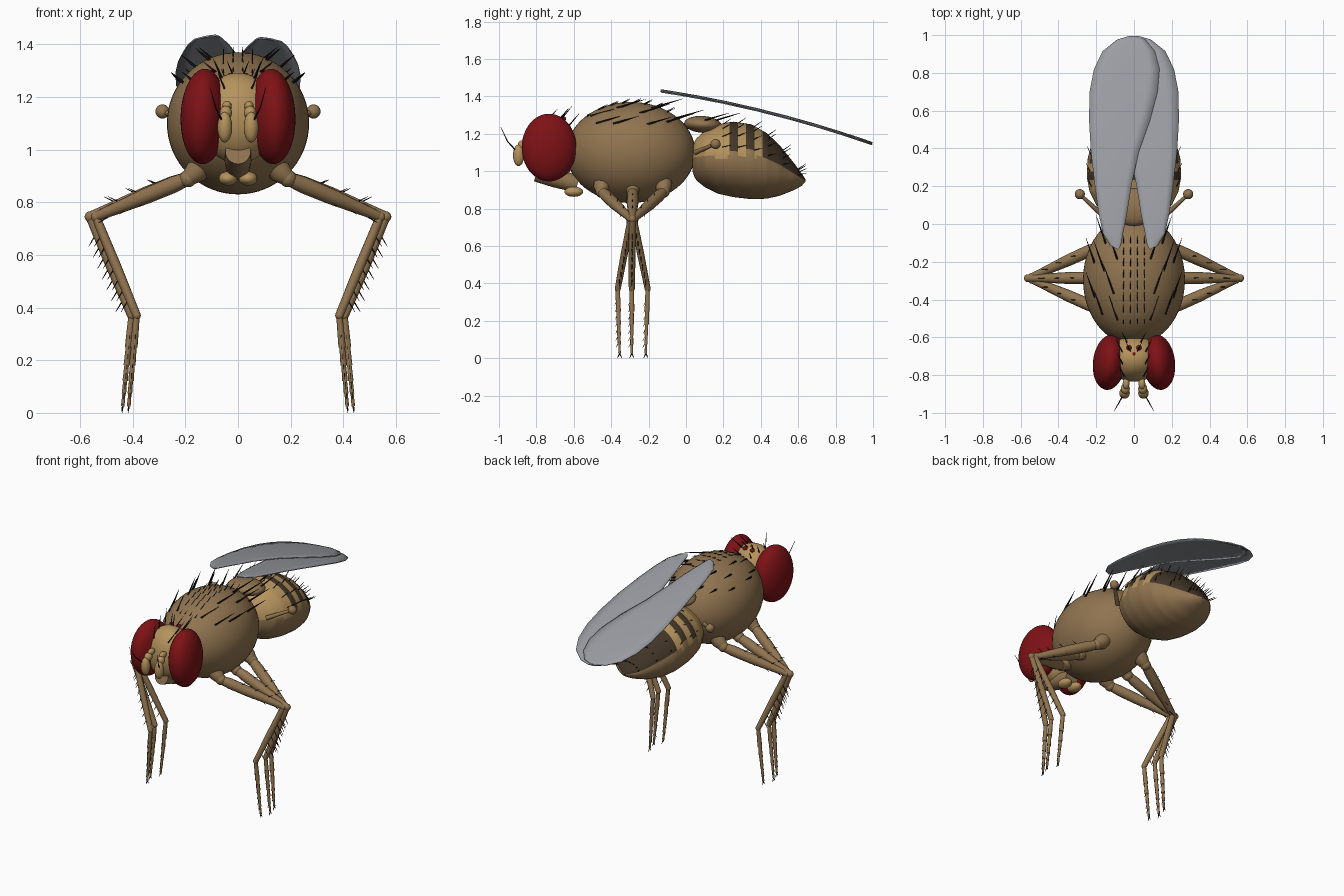
import bpy, bmesh, math
from mathutils import Vector, Matrix

if "Cube" in bpy.data.objects:
    bpy.data.objects.remove(bpy.data.objects["Cube"])

V = Vector

def material(name, rgb):
    m = bpy.data.materials.new(name)
    m.diffuse_color = (*rgb, 1)
    m.use_nodes = True
    m.node_tree.nodes["Principled BSDF"].inputs["Base Color"].default_value = m.diffuse_color
    return m

BROWN = material("body brown", (0.28, 0.175, 0.08))
TAN = material("light tan", (0.46, 0.29, 0.11))
DARK = material("dark band brown", (0.055, 0.036, 0.02))
RED = material("eye red", (0.21, 0.006, 0.008))
GREY = material("wing grey", (0.33, 0.34, 0.37))
BLACK = material("bristle black", (0.012, 0.009, 0.007))

def finish(name, bm, *mats, angle=40):
    bmesh.ops.recalc_face_normals(bm, faces=bm.faces[:])
    me = bpy.data.meshes.new(name)
    bm.to_mesh(me)
    bm.free()
    ob = bpy.data.objects.new(name, me)
    bpy.context.collection.objects.link(ob)
    for m in mats:
        me.materials.append(m)
    bpy.ops.object.select_all(action='DESELECT')
    bpy.context.view_layer.objects.active = ob
    ob.select_set(True)
    bpy.ops.object.shade_smooth_by_angle(angle=math.radians(angle))
    return ob

def ball(bm, c, r, rot=(0, 0, 0), u=32, v=20):
    m = Matrix.Translation(c)
    for a, ax in zip(rot, 'XYZ'):
        m = m @ Matrix.Rotation(math.radians(a), 4, ax)
    bmesh.ops.create_uvsphere(bm, u_segments=u, v_segments=v, radius=1,
                              matrix=m @ Matrix.Diagonal((*r, 1)))

def skin(bm, rings):
    n = len(rings[0])
    for a, b in zip(rings, rings[1:]):
        for i in range(n):
            j = (i + 1) % n
            bm.faces.new((a[i], a[j], b[j], b[i]))
    bm.faces.new(rings[0])
    bm.faces.new(rings[-1])

def tube(bm, pts, radii, n=12):
    pts = [V(p) for p in pts]
    rings = []
    for i, (p, r) in enumerate(zip(pts, radii)):
        d = pts[min(i + 1, len(pts) - 1)] - pts[max(i - 1, 0)]
        q = d.to_track_quat('Z', 'Y')
        rings.append([bm.verts.new(p + q @ V((r * math.cos(t), r * math.sin(t), 0)))
                      for t in (2 * math.pi * k / n for k in range(n))])
    skin(bm, rings)

def bristle(bm, p, d, length, r=0.005):
    p, d = V(p), V(d).normalized()
    tube(bm, [p - d * 0.01, p + d * length * 0.5, p + d * length], [r, r * 0.7, 0.0008], 5)

hairs = bmesh.new()

# thorax and scutellum
TC, TR = V((0, -0.295, 1.10)), V((0.27, 0.345, 0.27))
bm = bmesh.new()
ball(bm, TC, TR, u=48, v=32)
finish("thorax", bm, BROWN)
bm = bmesh.new()
ball(bm, (0, 0.09, 1.25), (0.12, 0.10, 0.045), (-4, 0, 0))
finish("scutellum", bm, BROWN)

def on_thorax(x, y):
    k = 1 - (x / TR.x) ** 2 - ((y - TC.y) / TR.y) ** 2
    return V((x, y, TC.z + TR.z * math.sqrt(max(k, 0.01))))

# abdomen: lofted rings of (y, top z, bottom z, half width)
ST = [(0.035, 1.13, 1.0, 0.07), (0.05, 1.17, 0.955, 0.13), (0.10, 1.215, 0.915, 0.20),
      (0.17, 1.25, 0.88, 0.235), (0.25, 1.265, 0.862, 0.25), (0.35, 1.25, 0.85, 0.245),
      (0.43, 1.205, 0.853, 0.222), (0.50, 1.14, 0.868, 0.18), (0.58, 1.04, 0.90, 0.11),
      (0.62, 0.985, 0.922, 0.055), (0.64, 0.955, 0.945, 0.008)]

def station(y):
    for a, b in zip(ST, ST[1:]):
        if y <= b[0] + 1e-6:
            t = (y - a[0]) / (b[0] - a[0])
            return [p + (q - p) * t for p, q in zip(a, b)]
    return ST[-1]

bm = bmesh.new()
rings = []
for i in range(56):
    y = 0.035 + 0.011 * i
    _, zt, zb, w = station(y)
    rings.append([bm.verts.new((w * math.cos(t), y, (zt + zb) / 2 + (zt - zb) / 2 * math.sin(t)))
                  for t in (2 * math.pi * k / 56 for k in range(56))])
skin(bm, rings)
for f in bm.faces:
    c = f.calc_center_median()
    band = 0.235 < c.y < 0.28 or 0.32 < c.y < 0.365
    if c.y > 0.405 and c.z > 1.08 - (c.y - 0.405) * 0.56:
        f.material_index = 2
    elif c.y <= 0.405 and c.z > (1.11 if band else 1.075):
        f.material_index = 2 if band else 1
finish("abdomen", bm, BROWN, TAN, DARK)
for y in (0.2, 0.28, 0.365, 0.44, 0.52, 0.6):
    _, zt, zb, w = station(y)
    for a in range(20, 161, 20):
        t = math.radians(a)
        p = (w * math.cos(t), y, (zt + zb) / 2 + (zt - zb) / 2 * math.sin(t))
        bristle(hairs, p, (math.cos(t) * 0.5, 1, 0.7 * math.sin(t)), 0.05, 0.003)

# head, eyes, ocelli
bm = bmesh.new()
ball(bm, (0, -0.71, 1.12), (0.15, 0.125, 0.172))
finish("head", bm, TAN)
for s, side in ((-1, "left"), (1, "right")):
    bm = bmesh.new()
    ball(bm, (s * 0.13, -0.732, 1.126), (0.087, 0.147, 0.181), (0, -s * 2, s * 7), 48, 32)
    finish(side + "_eye", bm, RED)
bm = bmesh.new()
for x, y in ((-0.027, -0.655), (0.027, -0.655), (0, -0.69)):
    ball(bm, (x, y, 1.28), (0.014, 0.014, 0.012), u=12, v=8)
finish("ocelli", bm, RED)

# mouthparts
bm = bmesh.new()
tube(bm, [(0, -0.80, 0.992), (0, -0.70, 0.965), (0, -0.58, 0.93)], [0.048, 0.052, 0.045], 24)
finish("proboscis", bm, BROWN)
bm = bmesh.new()
for s in (-1, 1):
    ball(bm, (s * 0.038, -0.60, 0.89), (0.036, 0.05, 0.027), u=20, v=12)
finish("mouth_lobes", bm, TAN)

# antennae with feathery bristle
for s, side in ((-1, "left"), (1, "right")):
    bm = bmesh.new()
    ball(bm, (s * 0.042, -0.845, 1.165), (0.018, 0.03, 0.02), u=16, v=10)
    ball(bm, (s * 0.046, -0.872, 1.14), (0.024, 0.028, 0.026), u=16, v=10)
    ball(bm, (s * 0.05, -0.895, 1.085), (0.028, 0.03, 0.058), u=20, v=14)
    finish(side + "_antenna", bm, TAN)
    tube(hairs, [(s * 0.06, -0.91, 1.11), (s * 0.085, -0.955, 1.16), (s * 0.105, -0.99, 1.235)],
         [0.004, 0.003, 0.001], 5)
    # head bristles
    for x, y, z, l in ((0.055, -0.80, 1.24, 0.07), (0.06, -0.74, 1.27, 0.09),
                       (0.065, -0.67, 1.275, 0.1), (0.02, -0.67, 1.285, 0.07), (0.04, -0.62, 1.25, 0.08)):
        bristle(hairs, (s * x, y, z), (s * 0.25, 0.5, 0.6), l, 0.004)

    # large and small thorax bristles
    for x, y, l in ((0.09, -0.50, 0.13), (0.17, -0.47, 0.13), (0.21, -0.38, 0.14), (0.11, -0.36, 0.16),
                    (0.16, -0.24, 0.17), (0.09, -0.18, 0.18), (0.21, -0.2, 0.14), (0.15, -0.1, 0.16),
                    (0.08, -0.06, 0.17)):
        bristle(hairs, on_thorax(s * x, y), (s * 0.35, 1, 0.3), l, 0.006)
    for x in (0.018, 0.055):
        for i in range(8):
            bristle(hairs, on_thorax(s * x, -0.52 + 0.06 * i), (0, 1, 0.5), 0.045, 0.003)
    for x, y in ((0.05, 0.17), (0.10, 0.11)):
        bristle(hairs, (s * x, y, 1.275), (s * 0.2, 1, 0.3), 0.13)

# wings: outline from base around the outer edge to the tip and back
OUT = [(-0.085, -0.135), (-0.125, -0.115), (-0.165, -0.05), (-0.188, 0.06), (-0.207, 0.2), (-0.228, 0.38),
       (-0.238, 0.55), (-0.235, 0.7), (-0.212, 0.82), (-0.165, 0.915), (-0.09, 0.975), (-0.02, 0.995)]
INN = [(-0.085, -0.135), (-0.07, -0.115), (-0.058, -0.05), (-0.036, 0.06), (-0.014, 0.2), (0.025, 0.38),
       (0.085, 0.55), (0.125, 0.7), (0.135, 0.82), (0.11, 0.915), (0.06, 0.975), (0.0, 0.995)]
for s, side, dz in ((1, "left", 0), (-1, "right", -0.009)):
    bm = bmesh.new()
    rows = []
    for (xa, y), (xb, _) in zip(OUT, INN):
        t = y + 0.135
        z = 1.432 + dz - 0.15 * t - 0.088 * t * t
        rows.append([bm.verts.new((s * (xa + (xb - xa) * k / 6), y, z + 0.003 * math.sin(math.pi * k / 6)))
                     for k in range(7)])
    for a, b in zip(rows, rows[1:]):
        for k in range(6):
            bm.faces.new((a[k], a[k + 1], b[k + 1], b[k]))
    bmesh.ops.remove_doubles(bm, verts=bm.verts[:], dist=0.0005)
    ob = finish(side + "_wing", bm, GREY)
    mod = ob.modifiers.new("thickness", 'SOLIDIFY')
    mod.thickness, mod.offset = 0.006, 0

# legs: (name, hip y, knee, ankle, toe)
LEGS = [("front", -0.45, (0.54, -0.295, 0.745), (0.385, -0.365, 0.37), (0.415, -0.355, 0.025)),
        ("middle", -0.285, (0.562, -0.287, 0.745), (0.405, -0.29, 0.37), (0.438, -0.29, 0.025)),
        ("hind", -0.12, (0.54, -0.28, 0.745), (0.385, -0.205, 0.37), (0.415, -0.215, 0.025))]
for s, side in ((-1, "left"), (1, "right")):
    flip = lambda p: V((s * p[0], p[1], p[2]))
    for name, hy, knee, ankle, toe in LEGS:
        hip, knee, ankle, toe = flip((0.19, hy, 0.89)), flip(knee), flip(ankle), flip(toe)
        bm = bmesh.new()
        tube(bm, [flip((0.11, hy, 0.97)), flip((0.16, hy, 0.915)), hip], [0.045, 0.044, 0.03], 16)
        ball(bm, hip, (0.033,) * 3, u=16, v=10)
        tube(bm, [hip.lerp(knee, t) for t in (0, 0.15, 0.45, 0.8, 1)], [0.026, 0.032, 0.031, 0.023, 0.019])
        ball(bm, knee, (0.021,) * 3, u=14, v=10)
        tube(bm, [knee.lerp(ankle, t) for t in (0, 0.5, 1)], [0.017, 0.019, 0.016])
        ball(bm, ankle, (0.016,) * 3, u=12, v=8)
        # five-jointed foot
        cuts = (0, 0.35, 0.55, 0.72, 0.86, 1)
        for i in range(5):
            r = 0.014 - 0.0017 * i
            tube(bm, [ankle.lerp(toe, cuts[i]), ankle.lerp(toe, cuts[i + 1])], [r * 0.85, r], 10)
        finish(f"{side}_{name}_leg", bm, BROWN)
        # leg bristles and claws
        for i in range(7):
            t = 0.2 + 0.11 * i
            bristle(hairs, hip.lerp(knee, t) + V((0, 0, 0.02 if i % 2 else -0.02)),
                    (s, 0, 0.5 if i % 2 else -0.6), 0.045, 0.003)
            bristle(hairs, knee.lerp(ankle, t) + V((s * 0.014, 0, 0)), (s * 0.6, 0, -1), 0.045, 0.003)
            bristle(hairs, ankle.lerp(toe, t) - V((0, 0.009, 0)), (0, -0.5, -1), 0.022, 0.002)
        for d in (-1, 1):
            bristle(hairs, toe, (0.1 * s, d * 0.5, -1), 0.028, 0.004)

    # halteres
    bm = bmesh.new()
    tube(bm, [flip((0.17, 0.05, 1.10)), flip((0.285, 0.155, 1.145))], [0.014, 0.009])
    ball(bm, flip((0.287, 0.158, 1.145)), (0.027,) * 3, u=18, v=12)
    finish(side + "_haltere", bm, BROWN)

finish("bristles", hairs, BLACK)
